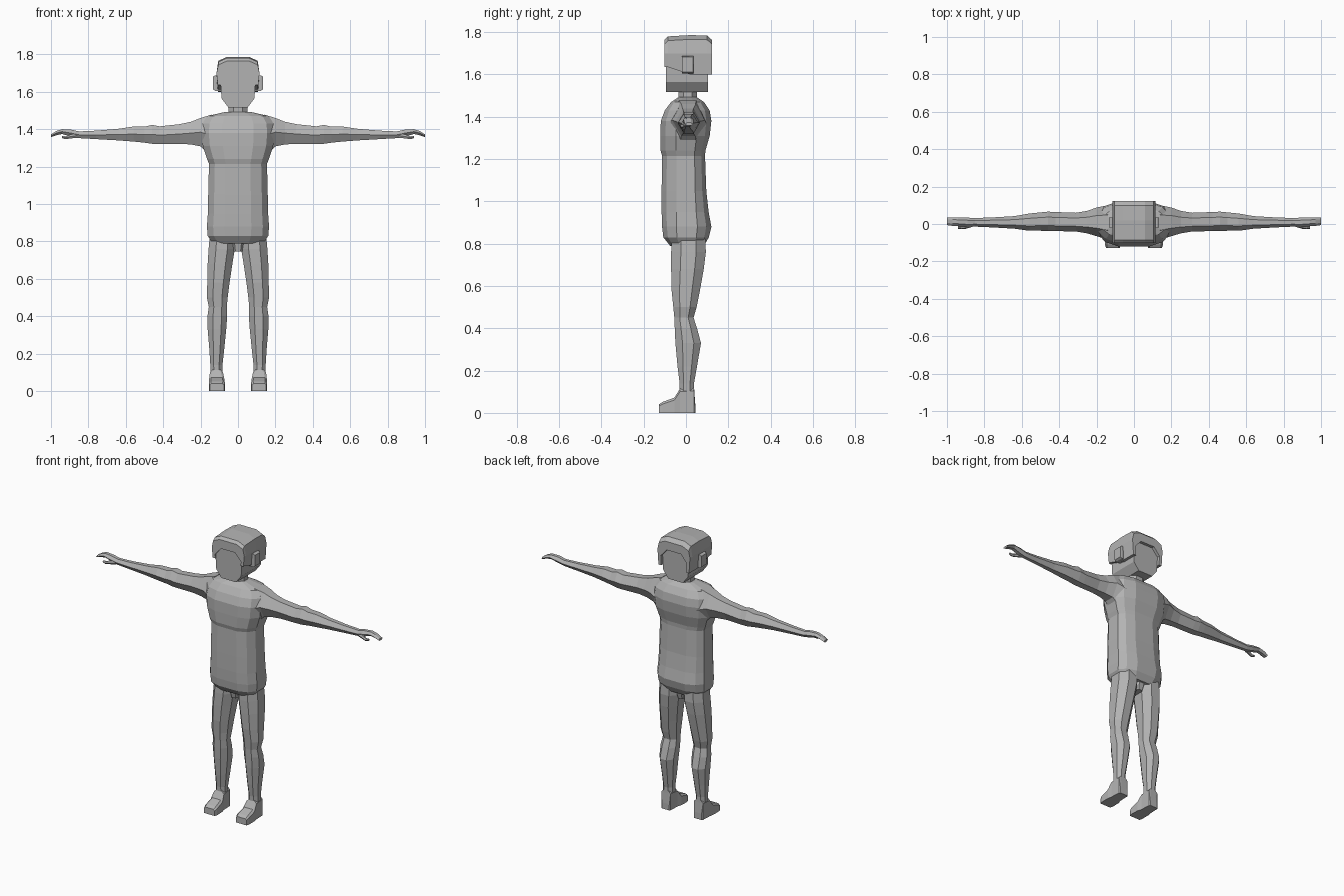
import bpy, bmesh

grey = bpy.data.materials.new("plain grey")
grey.diffuse_color = (0.45, 0.45, 0.45, 1)


def loft(name, rings, mirror=False):
    """Skin a row of equal-length closed rings and cap both ends."""
    bm = bmesh.new()
    rows = [[bm.verts.new(p) for p in ring] for ring in rings]
    n = len(rows[0])
    for a, b in zip(rows, rows[1:]):
        for i in range(n):
            j = (i + 1) % n
            bm.faces.new((a[i], a[j], b[j], b[i]))
    bm.faces.new(rows[0][::-1])
    bm.faces.new(rows[-1])
    bmesh.ops.recalc_face_normals(bm, faces=bm.faces)
    mesh = bpy.data.meshes.new(name)
    bm.to_mesh(mesh)
    bm.free()
    mesh.materials.append(grey)
    obj = bpy.data.objects.new(name, mesh)
    bpy.context.collection.objects.link(obj)
    if mirror:
        obj.modifiers.new("Mirror", 'MIRROR').use_mirror_merge = False
    return obj


def octagon(x0, x1, y0, y1, z, c=0.28):
    """Horizontal chamfered box section."""
    cx, cy = c * (x1 - x0), c * (y1 - y0)
    pts = [(x0 + cx, y0), (x1 - cx, y0), (x1, y0 + cy), (x1, y1 - cy),
           (x1 - cx, y1), (x0 + cx, y1), (x0, y1 - cy), (x0, y0 + cy)]
    return [(x, y, z) for x, y in pts]


def hexagon(x, y0, y1, z0, z1):
    """Section across x with ridges along the front and back."""
    d, m = 0.28 * (y1 - y0), (z0 + z1) / 2
    pts = [(y0, m), (y0 + d, z1), (y1 - d, z1),
           (y1, m), (y1 - d, z0), (y0 + d, z0)]
    return [(x, y, z) for y, z in pts]


def torso_ring(z, w, f, b):
    """Twelve-sided section: half width w, front depth f, back depth b."""
    half = [(.43 * w, -f), (.8 * w, -.8 * f), (w, -.4 * f),
            (w, .45 * b), (.8 * w, .8 * b), (.43 * w, b)]
    ring = half + [(-x, y) for x, y in reversed(half)]
    return [(x, y, z) for x, y in ring]


# Torso: hem, belly, chest step and sloping shoulders
loft("torso", [torso_ring(*r) for r in (
    (0.79, .135, .075, .085), (0.83, .162, .107, .108), (0.88, .166, .113, .120),
    (0.95, .161, .115, .107), (1.05, .159, .115, .096), (1.215, .155, .113, .090),
    (1.24, .165, .120, .092), (1.31, .188, .121, .112), (1.38, .195, .119, .120),
    (1.43, .190, .100, .112), (1.47, .165, .070, .085), (1.493, .065, .035, .050))])

# Crotch bridge between the legs
loft("crotch", [octagon(-.03, .03, -.045, .06, .745),
                octagon(-.05, .05, -.06, .08, .82)])

# Arms with elbow, wrist and flat hand
loft("arms", [hexagon(*r) for r in (
    (.14, -.085, .10, 1.25, 1.478), (.20, -.065, .088, 1.308, 1.460),
    (.25, -.05, .07, 1.318, 1.440), (.31, -.04, .06, 1.322, 1.427),
    (.42, -.038, .064, 1.321, 1.415), (.46, -.038, .066, 1.322, 1.423),
    (.50, -.036, .062, 1.328, 1.413), (.56, -.036, .056, 1.334, 1.414),
    (.64, -.025, .042, 1.340, 1.402), (.76, -.018, .035, 1.347, 1.392),
    (.85, -.014, .032, 1.352, 1.388), (.89, -.016, .034, 1.360, 1.397),
    (.94, -.012, .036, 1.374, 1.400), (.97, -.010, .036, 1.368, 1.391),
    (1.0, -.006, .034, 1.358, 1.372))], mirror=True)

# Thumbs below the front edge of the hands
loft("thumbs", [hexagon(*r) for r in (
    (.86, -.014, .008, 1.354, 1.378), (.90, -.026, -.004, 1.350, 1.370),
    (.92, -.028, -.010, 1.346, 1.362), (.94, -.026, -.012, 1.352, 1.363))],
    mirror=True)

# Legs with thigh, knee, calf and ankle
loft("legs", [octagon(*r) for r in (
    (.015, .150, -.065, .090, .84), (.017, .157, -.070, .094, .76),
    (.030, .162, -.070, .084, .68), (.045, .164, -.068, .066, .58),
    (.055, .166, -.060, .050, .50), (.060, .156, -.055, .036, .45),
    (.058, .163, -.053, .052, .40), (.063, .162, -.050, .071, .33),
    (.074, .153, -.040, .052, .22), (.083, .148, -.030, .038, .14),
    (.083, .147, -.030, .040, .08))], mirror=True)

# Feet: side profile (y, bottom, top) swept from heel to toe
foot = []
for y, z1, x0, x1, c in ((.044, .04, .088, .140, .008), (.038, .12, .083, .147, .015),
                         (-.028, .115, .080, .150, .015), (-.055, .072, .072, .155, .012),
                         (-.11, .052, .070, .155, .010), (-.128, .040, .076, .150, .008)):
    foot.append([(x0, y, 0), (x1, y, 0), (x1, y, z1 - c),
                 (x1 - c, y, z1), (x0 + c, y, z1), (x0, y, z1 - c)])
loft("feet", foot, mirror=True)

# Neck
loft("neck", [octagon(-.052, .052, -.036, .052, z) for z in (1.47, 1.56)])

# Head: face outline swept front to back
face = [(.052, 1.517), (.088, 1.565), (.094, 1.66), (.05, 1.715)]
face = face + [(-x, z) for x, z in reversed(face)]
loft("head", [[(x, y, z) for x, z in face] for y in (-.094, .105)])

# Hair: arched shell around the head, lower at the front and back rims
outer = [(.108, 1.60), (.115, 1.70), (.105, 1.766), (.06, 1.786)]
inner = [(.05, 1.708), (.092, 1.66), (.088, 1.60)]
hair = []
for y, drop in ((-.101, .022), (-.085, .006), (.02, 0), (.10, .002), (.124, .024)):
    top = [(x, z - (drop if z > 1.75 else 0)) for x, z in outer]
    arch = top + [(-x, z) for x, z in reversed(top)]
    arch += [(-x, z) for x, z in reversed(inner)] + inner
    lift = .035 if y < -.08 else 0
    hair.append([(x, y, z + (lift if z < 1.61 else 0)) for x, z in arch])
loft("hair", hair)

# Ears
loft("ears", [[(x, y0, z0), (x, y1, z0), (x, y1, z1), (x, y0, z1)]
              for x, y0, y1, z0, z1 in ((.085, -.018, .034, 1.605, 1.685),
                                        (.122, -.020, .036, 1.605, 1.688),
                                        (.133, -.018, .034, 1.612, 1.682))],
     mirror=True)
